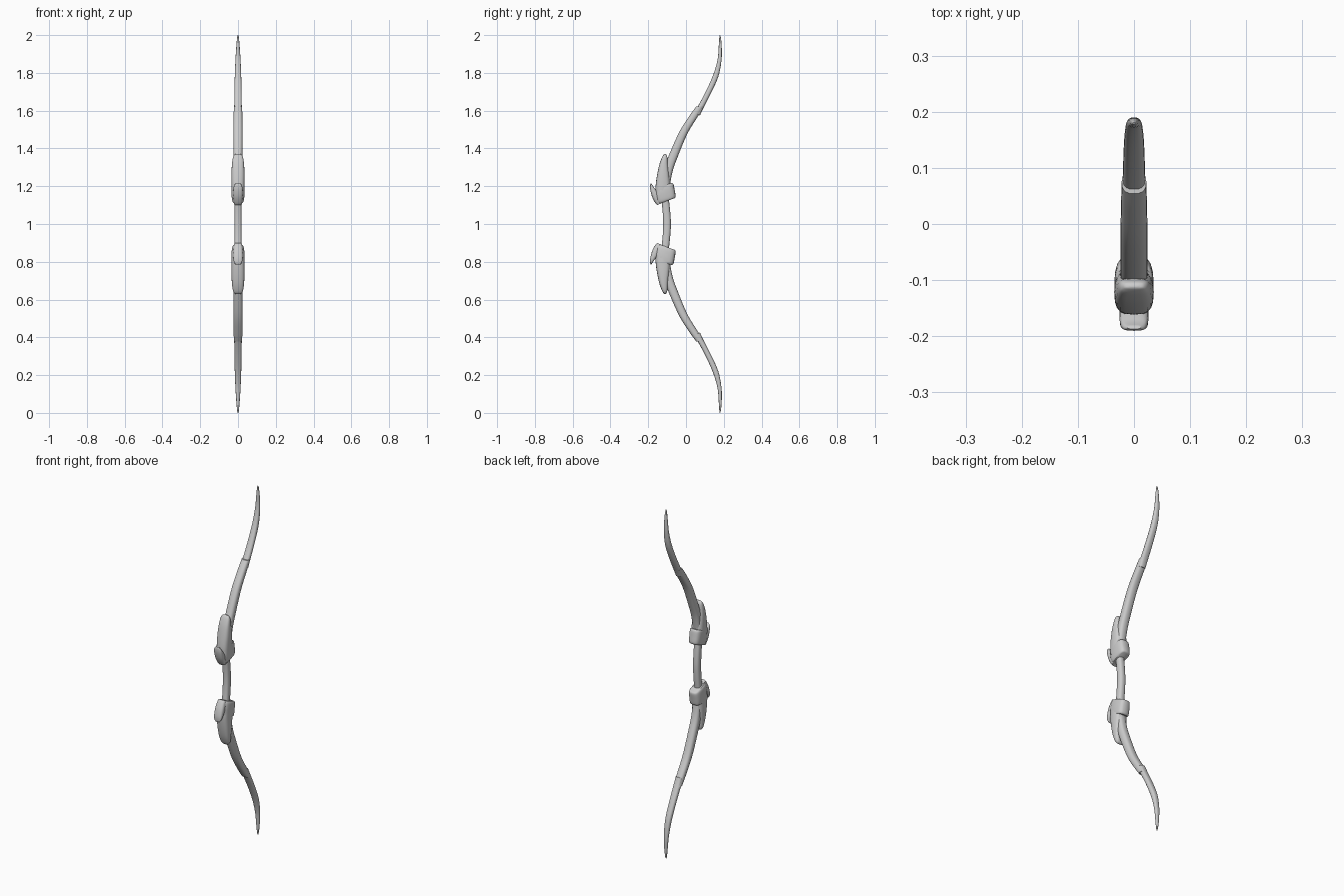
import bpy, bmesh, math
from mathutils import Vector


def spline(rows, steps):
    """Catmull-Rom resampling of the section list."""
    out = []
    rows = [Vector(r) for r in rows]
    n = len(rows)
    for i in range(n - 1):
        p0, p1 = rows[max(i - 1, 0)], rows[i]
        p2, p3 = rows[i + 1], rows[min(i + 2, n - 1)]
        for k in range(steps):
            t = k / steps
            out.append(0.5 * (2 * p1 + (p2 - p0) * t
                              + (2 * p0 - 5 * p1 + 4 * p2 - p3) * t * t
                              + (3 * p1 - p0 - 3 * p2 + p3) * t ** 3))
    out.append(rows[-1])
    return out


def loft(name, rows, power=2.6, sides=20, steps=5, mirror=True):
    """Each row: front edge y,z / back edge y,z / half width in x."""
    bm = bmesh.new()
    rings = []
    for y0, z0, y1, z1, w in spline(rows, steps):
        ring = []
        for i in range(sides):
            a = 2 * math.pi * i / sides
            c, s = math.cos(a), math.sin(a)
            u = math.copysign(abs(c) ** (2 / power), c)
            v = math.copysign(abs(s) ** (2 / power), s)
            y = (y0 + y1) / 2 + v * (y1 - y0) / 2
            z = (z0 + z1) / 2 + v * (z1 - z0) / 2
            ring.append(bm.verts.new((u * w, y, z - 1)))
        rings.append(ring)
    for a, b in zip(rings, rings[1:]):
        for i in range(sides):
            j = (i + 1) % sides
            bm.faces.new((a[i], a[j], b[j], b[i]))
    bm.faces.new(rings[0])
    bm.faces.new(rings[-1])
    bmesh.ops.recalc_face_normals(bm, faces=bm.faces)
    me = bpy.data.meshes.new(name)
    bm.to_mesh(me)
    bm.free()
    ob = bpy.data.objects.new(name, me)
    ob.location.z = 1
    bpy.context.collection.objects.link(ob)
    if mirror:
        m = ob.modifiers.new("mirror", 'MIRROR')
        m.use_axis = (False, False, True)
    bpy.ops.object.select_all(action='DESELECT')
    ob.select_set(True)
    bpy.context.view_layer.objects.active = ob
    bpy.ops.object.shade_smooth_by_angle(angle=math.radians(40))
    return ob


# Grip, bowed slightly backwards
loft("grip", [(-.132, .86, -.092, .86, .019), (-.124, .93, -.084, .93, .019),
              (-.121, 1.0, -.080, 1.0, .019), (-.124, 1.07, -.084, 1.07, .019),
              (-.132, 1.14, -.092, 1.14, .019)], mirror=False)

# Inner limbs, ending in a small lip
loft("inner_limb", [(-.130, 1.14, -.090, 1.14, .022), (-.126, 1.22, -.084, 1.21, .023),
                    (-.112, 1.30, -.069, 1.285, .024), (-.088, 1.37, -.044, 1.355, .024),
                    (-.034, 1.49, .006, 1.475, .024), (.020, 1.575, .057, 1.56, .023),
                    (.054, 1.622, .096, 1.622, .022)])

# Outer limbs, tapering to the tips
loft("outer_limb", [(.040, 1.59, .074, 1.575, .020), (.062, 1.622, .090, 1.61, .020),
                    (.104, 1.70, .131, 1.69, .019), (.144, 1.79, .171, 1.78, .017),
                    (.167, 1.87, .188, 1.868, .0135), (.173, 1.94, .189, 1.94, .009),
                    (.176, 1.985, .185, 1.985, .005), (.178, 2.0, .181, 2.0, .002)])

# Collars around the grip ends
loft("collar", [(-.145, 1.106, -.062, 1.136, .026), (-.155, 1.118, -.055, 1.146, .032),
                (-.162, 1.155, -.060, 1.18, .035), (-.160, 1.19, -.066, 1.21, .034),
                (-.150, 1.195, -.074, 1.217, .030)], power=3.2, steps=4)

# Long shields running up the limb fronts
loft("limb_shield", [(-.160, 1.15, -.085, 1.16, .034), (-.161, 1.20, -.083, 1.20, .035),
                     (-.153, 1.26, -.088, 1.26, .035), (-.141, 1.315, -.095, 1.315, .032),
                     (-.127, 1.353, -.098, 1.35, .027), (-.117, 1.368, -.103, 1.365, .019),
                     (-.112, 1.371, -.108, 1.370, .008)], power=3)

# Hooked spurs at the front
loft("front_spur", [(-.153, 1.100, -.125, 1.112, .021), (-.165, 1.115, -.125, 1.13, .024),
                    (-.180, 1.145, -.140, 1.155, .026), (-.189, 1.18, -.160, 1.182, .025),
                    (-.190, 1.205, -.173, 1.198, .021), (-.187, 1.215, -.181, 1.212, .012)],
     power=3)
